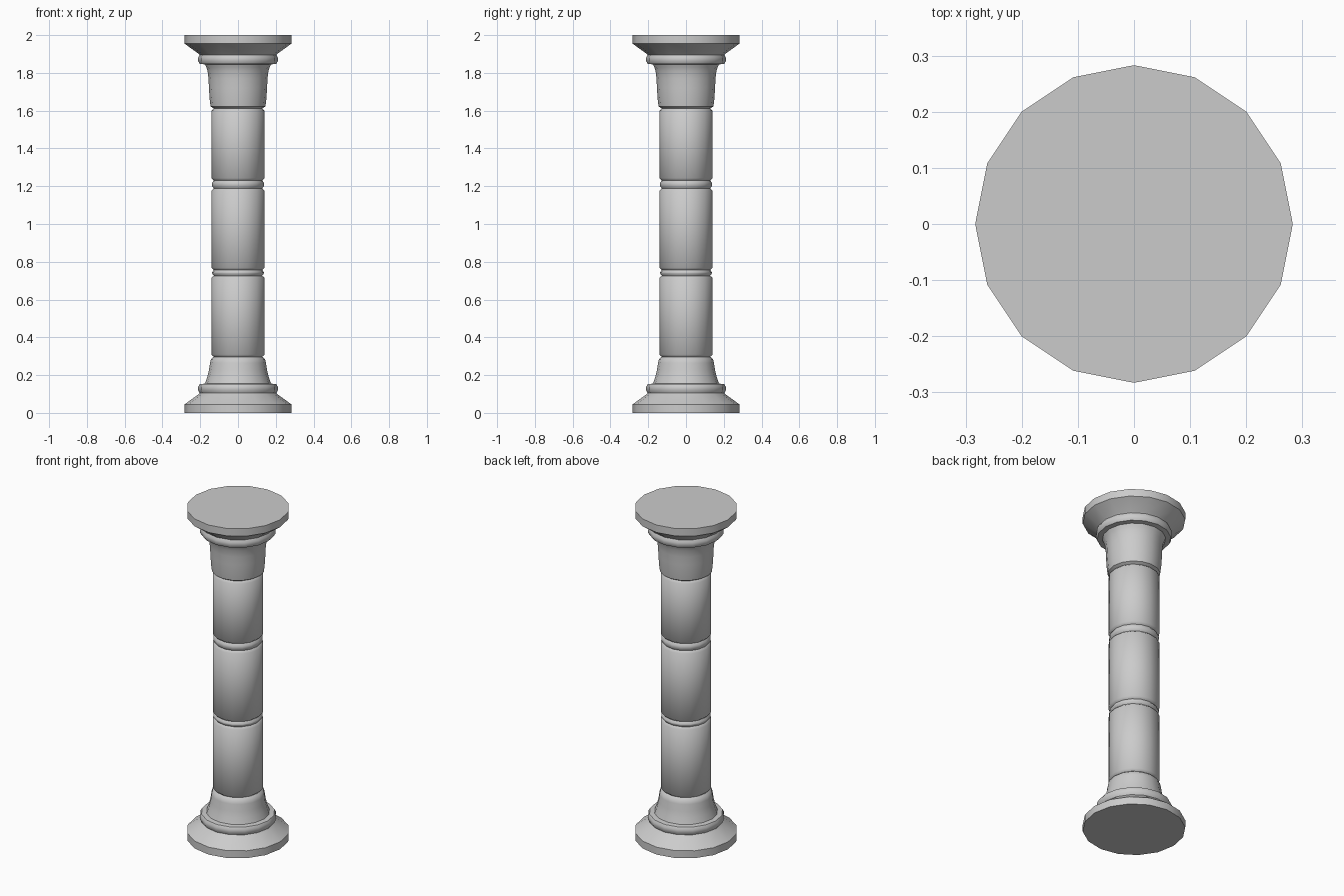
import bpy, bmesh
from math import cos, sin, pi, radians

if "Cube" in bpy.data.objects:
    bpy.data.objects.remove(bpy.data.objects["Cube"])

SIDES = 16


def lathe(name, profile, cap_bottom=False, cap_top=False):
    """Spin a (radius, height) profile around z."""
    bm = bmesh.new()
    rings = [[bm.verts.new((r * cos(2 * pi * i / SIDES), r * sin(2 * pi * i / SIDES), z))
              for i in range(SIDES)] for r, z in profile]
    for a, b in zip(rings, rings[1:]):
        for i in range(SIDES):
            j = (i + 1) % SIDES
            bm.faces.new((a[i], a[j], b[j], b[i]))
    if cap_bottom:
        bm.faces.new(rings[0][::-1])
    if cap_top:
        bm.faces.new(rings[-1])
    mesh = bpy.data.meshes.new(name)
    bm.to_mesh(mesh)
    bm.free()
    obj = bpy.data.objects.new(name, mesh)
    bpy.context.collection.objects.link(obj)
    bpy.ops.object.select_all(action='DESELECT')
    obj.select_set(True)
    bpy.context.view_layer.objects.active = obj
    bpy.ops.object.shade_smooth_by_angle(angle=radians(50))
    return obj


# Moulded plate profile shared by the foot and the top
plate = [(0.283, 0), (0.283, 0.045), (0.21, 0.098), (0.203, 0.105),
         (0.211, 0.12), (0.211, 0.138), (0.203, 0.152), (0.175, 0.155)]

# Base: plate, flared neck and the groove below the shaft
lathe("base", plate + [(0.163, 0.19), (0.154, 0.225), (0.148, 0.265),
                       (0.143, 0.285), (0.128, 0.297)], cap_bottom=True)

# Shaft: three drums with a narrow collar between neighbours
drums = [(0.297, 0.726), (0.757, 1.188), (1.231, 1.612)]
for n, (lo, hi) in enumerate(drums, 1):
    lathe(f"shaft_drum_{n}", [(0.128, lo), (0.141, lo + 0.012),
                              (0.141, hi - 0.012), (0.128, hi)])
for n, ((_, lo), (hi, _)) in enumerate(zip(drums, drums[1:]), 1):
    lathe(f"shaft_collar_{n}", [(0.128, lo), (0.137, lo + 0.012),
                                (0.137, hi - 0.012), (0.128, hi)])

# Capital: bell-shaped neck under the mirrored plate
lathe("capital", [(0.128, 1.612), (0.145, 1.622), (0.15, 1.66), (0.154, 1.72),
                  (0.156, 1.77), (0.161, 1.81), (0.168, 1.83)]
      + [(r, 2 - z) for r, z in reversed(plate)], cap_top=True)
